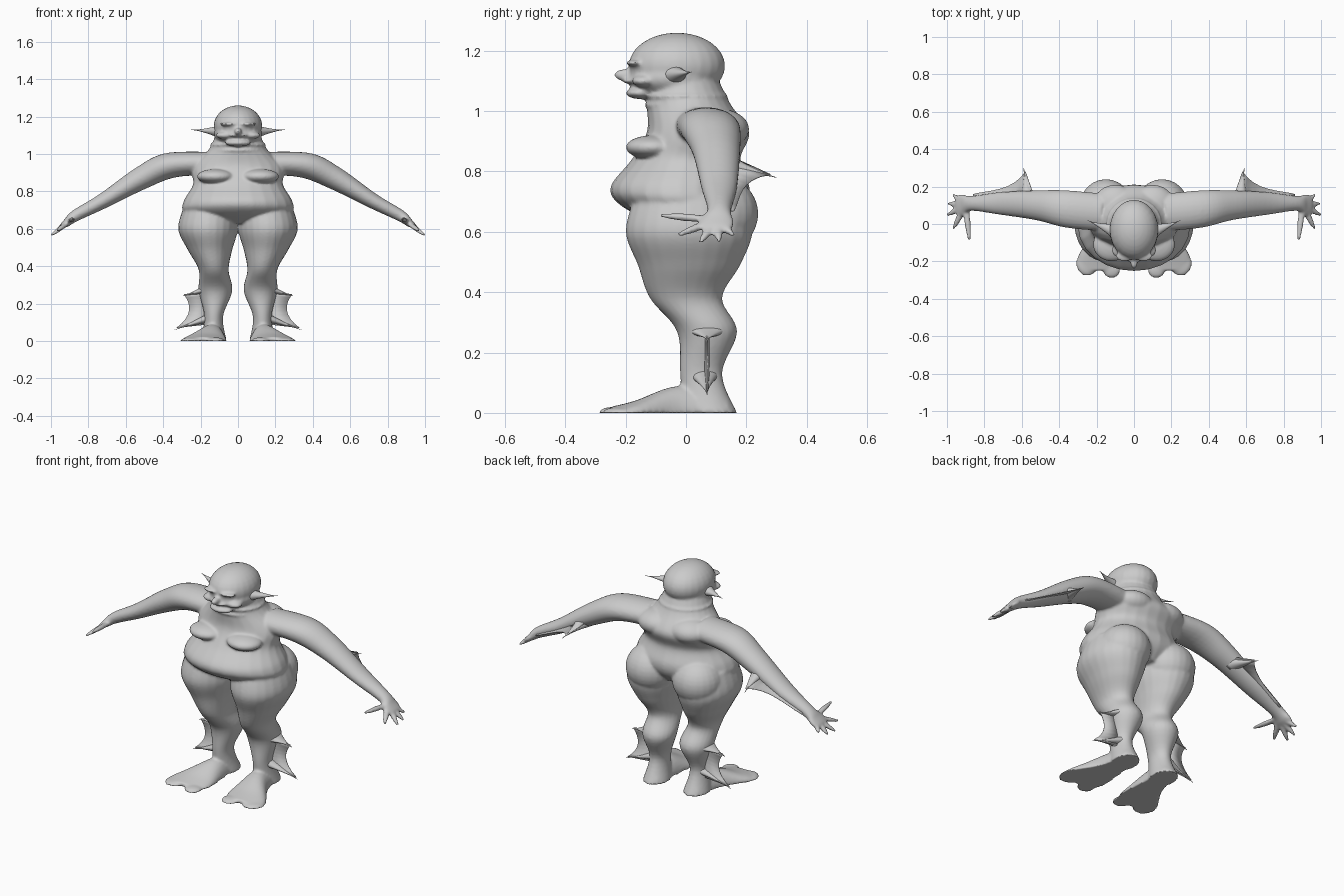
import bpy, bmesh, math
from mathutils import Vector, Matrix

old = bpy.data.objects.get("Cube")
if old:
    bpy.data.objects.remove(old, do_unlink=True)

skin = bpy.data.materials.new("grey skin")
skin.use_nodes = True
colour = (0.6, 0.6, 0.6, 1)
skin.diffuse_color = colour
skin.node_tree.nodes["Principled BSDF"].inputs["Base Color"].default_value = colour

X, Y, Z = Vector((1, 0, 0)), Vector((0, 1, 0)), Vector((0, 0, 1))


def spline(before, start, end, after, t):
    """Smooth curve from start to end that also heeds the neighbouring values."""
    slope_in = (end - before) / 2
    slope_out = (after - start) / 2
    gap = end - start
    return (start + slope_in * t + (3 * gap - 2 * slope_in - slope_out) * t ** 2
            + (slope_in + slope_out - 2 * gap) * t ** 3)


def loft(bm, rows, u, v, side=1, steps=6, sides=24):
    """Smooth closed tube through rows of (x, y, z, radius along u, radius along v)."""
    dense = []
    last = len(rows) - 1
    for i in range(last):
        nearby = [rows[max(0, min(last, i + k))] for k in (-1, 0, 1, 2)]
        for step in range(steps):
            dense.append([spline(*column, step / steps) for column in zip(*nearby)])
    dense.append(rows[-1])
    rings = []
    for x, y, z, radius_u, radius_v in dense:
        ring = []
        for k in range(sides):
            angle = math.tau * k / sides
            point = Vector((x, y, z)) + u * radius_u * math.cos(angle) + v * radius_v * math.sin(angle)
            point.x *= side
            ring.append(bm.verts.new(point))
        rings.append(ring)
    for ring, following in zip(rings, rings[1:]):
        for k in range(sides):
            n = (k + 1) % sides
            bm.faces.new((ring[k], ring[n], following[n], following[k]))
    bm.faces.new(rings[0])
    bm.faces.new(rings[-1])


def blob(bm, centre, radii, side=1):
    x, y, z = centre
    place = Matrix.Translation((x * side, y, z)) @ Matrix.Diagonal((*radii, 1))
    bmesh.ops.create_uvsphere(bm, u_segments=24, v_segments=16, radius=1, matrix=place)


def spine(bm, root, tip, radius_u, radius_v, u, v, side):
    """Thorn with a hollow taper from root to tip."""
    rows = []
    for k in range(6):
        t = k / 5
        taper = max((1 - t) ** 1.5, .02)
        rows.append((*Vector(root).lerp(Vector(tip), t), radius_u * taper, radius_v * taper))
    loft(bm, rows, u, v, side, steps=2)


def web(bm, root_start, root_end, edge_start, edge_end, side, thick=.01, count=8):
    """Membrane, thick along the root and thin along its sagging outer edge."""
    root_start, root_end, edge_start, edge_end = map(Vector, (root_start, root_end, edge_start, edge_end))
    flat = (edge_start - root_start).cross(root_end - root_start).normalized()
    rings = []
    for i in range(count + 1):
        t = i / count
        inner = root_start.lerp(root_end, t)
        outer = edge_start.lerp(edge_end, t).lerp(inner, 1.3 * t * (1 - t))
        ring = []
        for point, offset in ((inner, thick), (outer, thick / 6), (outer, -thick / 6), (inner, -thick)):
            corner = point + flat * offset
            corner.x *= side
            ring.append(bm.verts.new(corner))
        rings.append(ring)
    for ring, following in zip(rings, rings[1:]):
        for k in range(4):
            n = (k + 1) % 4
            bm.faces.new((ring[k], ring[n], following[n], following[k]))
    bm.faces.new(rings[0])
    bm.faces.new(rings[-1])


def finish(bm, name):
    bmesh.ops.recalc_face_normals(bm, faces=bm.faces)
    mesh = bpy.data.meshes.new(name)
    bm.to_mesh(mesh)
    bm.free()
    mesh.materials.append(skin)
    for polygon in mesh.polygons:
        polygon.use_smooth = True
    ob = bpy.data.objects.new(name, mesh)
    bpy.context.collection.objects.link(ob)
    return ob


body = bmesh.new()

# torso, from the groin to the neck
loft(body, [(0, .02, .63, .18, .13), (0, -.01, .69, .29, .21), (0, -.02, .75, .29, .23),
            (0, 0, .84, .24, .18), (0, .04, .93, .25, .17), (0, .01, 1.02, .16, .14),
            (0, -.01, 1.1, .12, .12)], X, Y)

# skull, jaw, chin, lip and nose
blob(body, (0, -.03, 1.15), (.13, .16, .11))
blob(body, (0, -.04, 1.11), (.13, .15, .07))
blob(body, (0, -.15, 1.06), (.07, .05, .02))
blob(body, (0, -.18, 1.1), (.05, .03, .01))
blob(body, (0, -.2, 1.12), (.02, .04, .02))

# neck rolls
for height in (1.02, 1.05):
    blob(body, (0, 0, height), (.15, .14, .02))

for side in (1, -1):
    # brow and cheek
    blob(body, (.05, -.17, 1.16), (.05, .03, .01), side)
    blob(body, (.07, -.14, 1.1), (.05, .04, .02), side)

    # breast, shoulder blade, buttock and kneecap
    blob(body, (.12, -.11, .88), (.1, .09, .04), side)
    blob(body, (.1, .1, .94), (.12, .11, .07), side)
    blob(body, (.15, .1, .66), (.14, .14, .13), side)
    blob(body, (.13, -.06, .38), (.06, .05, .04), side)

    # leg
    loft(body, [(.15, .01, .72, .14, .18), (.16, .01, .6, .16, .21), (.15, .01, .49, .12, .17),
                (.13, 0, .38, .08, .12), (.12, .07, .27, .09, .1), (.13, .05, .13, .05, .07),
                (.13, .08, 0, .07, .09)], X, Y, side)

    # broad foot with two lobes at the front
    loft(body, [(.13, .14, 0, .05, .05), (.14, -.02, 0, .07, .09), (.18, -.17, 0, .12, .04),
                (.19, -.25, 0, .1, .02)], X, Z, side)
    blob(body, (.12, -.24, 0), (.05, .05, .02), side)
    blob(body, (.25, -.21, 0), (.06, .07, .02), side)

    # arm and palm
    loft(body, [(.14, .06, .95, .1, .07), (.36, .08, .94, .1, .07), (.52, .1, .87, .08, .06),
                (.72, .11, .75, .06, .04), (.87, .11, .67, .04, .03), (.92, .1, .63, .06, .02),
                (.95, .1, .61, .05, .01)], Y, Vector((.5, 0, .9)), side)

    # fingers in a fan, the last and longest one being the thumb
    palm = Vector((.9, .1, .64))
    for k in range(5):
        angle = math.radians(40 - 34 * k)
        reach = Vector((math.cos(angle), math.sin(angle), -.75 * math.cos(angle))) * (.09 + .006 * k * k)
        across = reach.cross(Z).normalized()
        up = across.cross(reach).normalized()
        loft(body, [(*palm, .02, .01), (*(palm + reach * .6), .016, .013),
                    (*(palm + reach), .008, .006)], across, up, side, sides=12)

# flat soles
for vert in body.verts:
    vert.co.z = max(vert.co.z, 0)

skin_body = finish(body, "body")
remesh = skin_body.modifiers.new("blend parts", "REMESH")
remesh.mode = "VOXEL"
remesh.voxel_size = .007
remesh.use_smooth_shade = True
soften = skin_body.modifiers.new("soften", "SMOOTH")
soften.factor = .5
soften.iterations = 7

for side, word in ((1, "left"), (-1, "right")):
    # pointed ear
    ear = bmesh.new()
    spine(ear, (.11, -.04, 1.12), (.25, .02, 1.13), .04, .03, Y, Z, side)
    finish(ear, word + "_ear")

    # forearm fin with a spine at the elbow
    arm_fin = bmesh.new()
    web(arm_fin, (.53, .13, .85), (.86, .12, .67), (.58, .28, .79), (.86, .16, .67), side)
    spine(arm_fin, (.56, .12, .83), (.59, .3, .78), .05, .04, X, Z, side)
    finish(arm_fin, word + "_forearm_fin")

    # lower leg fin between an upper and a lower spine
    leg_fin = bmesh.new()
    web(leg_fin, (.17, .07, .27), (.15, .07, .09), (.29, .07, .25), (.33, .07, .07), side)
    spine(leg_fin, (.16, .07, .28), (.3, .07, .24), .08, .03, Y, Z, side)
    spine(leg_fin, (.14, .06, .13), (.34, .07, .06), .05, .03, Y, Z, side)
    finish(leg_fin, word + "_leg_fin")
